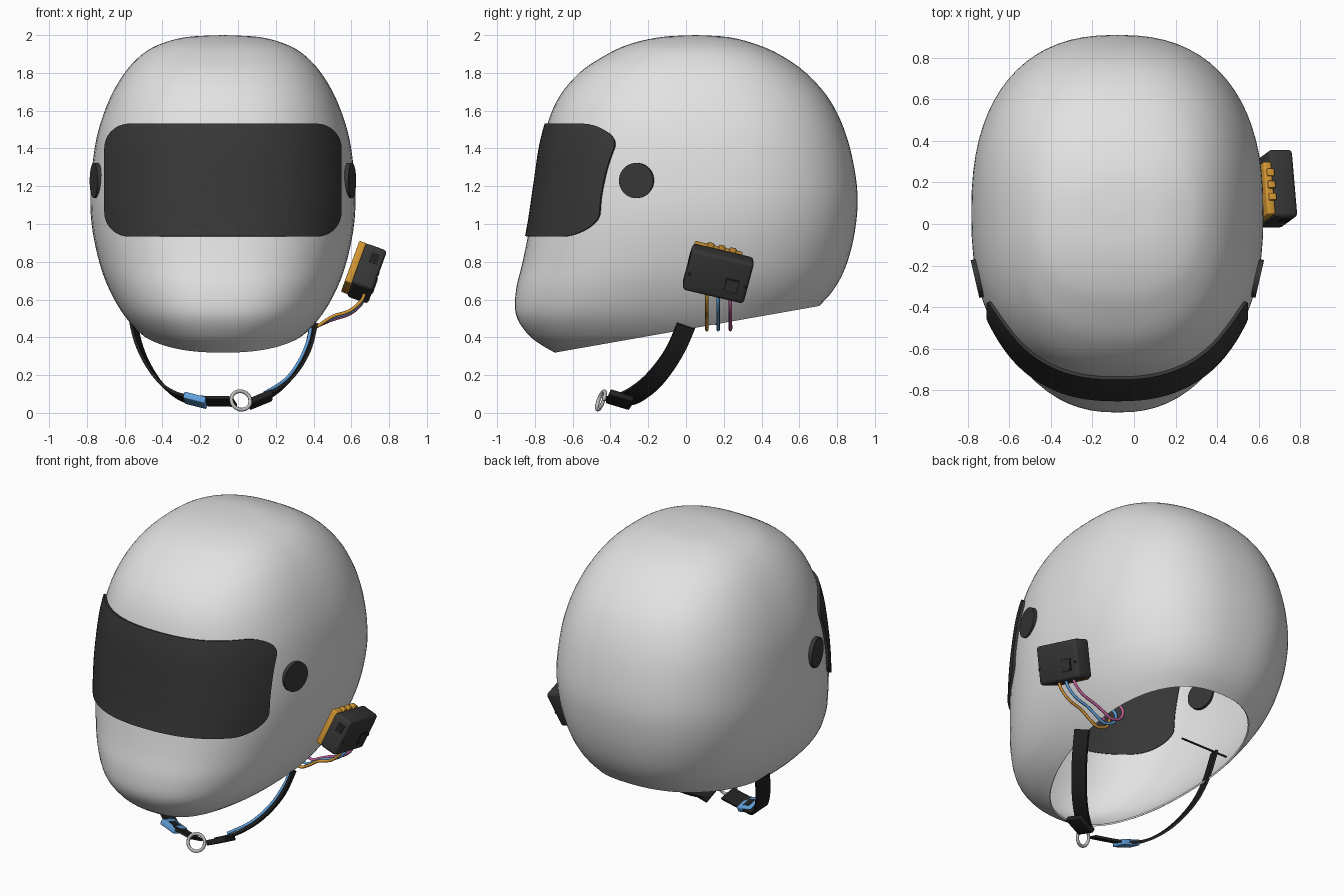
import bpy, bmesh, math
from mathutils import Vector, Matrix, Euler

old = bpy.data.objects.get("Cube")
if old:
    bpy.data.objects.remove(old, do_unlink=True)


def material(name, *rgb):
    m = bpy.data.materials.new(name)
    m.use_nodes = True
    m.diffuse_color = (*rgb, 1)
    m.node_tree.nodes["Principled BSDF"].inputs["Base Color"].default_value = (*rgb, 1)
    return m


SHELL = material("shell light grey", 0.76, 0.76, 0.76)
DARK = material("dark grey plastic", 0.038, 0.038, 0.038)
BLACK = material("black webbing", 0.015, 0.015, 0.015)
ORANGE = material("orange", 0.66, 0.31, 0.035)
BLUE = material("blue", 0.12, 0.36, 0.72)
PINK = material("pink", 0.56, 0.13, 0.34)
METAL = material("ring grey", 0.5, 0.5, 0.5)

CX = -0.08      # helmet centre line
POWER = 2.4     # roundness of the helmet's horizontal sections


def spline(pts, u):
    """Smooth curve through pts, u running from 0 to len(pts) - 1."""
    i = min(int(u), len(pts) - 2)
    t = u - i
    p = [pts[min(max(k, 0), len(pts) - 1)] for k in range(i - 1, i + 3)]
    return [0.5 * (2 * b + (c - a) * t + (2 * a - 5 * b + 4 * c - d) * t * t
                   + (3 * b - a - 3 * c + d) * t ** 3) for a, b, c, d in zip(*p)]


def finish(name, bm, mat, thickness=0, offset=0):
    """Turn a bmesh into a shaded object, optionally thickened."""
    bmesh.ops.recalc_face_normals(bm, faces=bm.faces)
    mesh = bpy.data.meshes.new(name)
    bm.to_mesh(mesh)
    bm.free()
    obj = bpy.data.objects.new(name, mesh)
    bpy.context.collection.objects.link(obj)
    mesh.materials.append(mat)
    bpy.ops.object.select_all(action="DESELECT")
    obj.select_set(True)
    bpy.context.view_layer.objects.active = obj
    if thickness:
        mod = obj.modifiers.new("thickness", "SOLIDIFY")
        mod.thickness = thickness
        mod.offset = offset
        bpy.ops.object.modifier_apply(modifier=mod.name)
    bpy.ops.object.shade_smooth_by_angle(angle=math.radians(35))


def grid(rows, closed=False):
    """Bmesh skin over equal-length rows of points."""
    bm = bmesh.new()
    vs = [[bm.verts.new(p) for p in row] for row in rows]
    n = len(rows[0])
    for a, b in zip(vs, vs[1:]):
        for j in range(n if closed else n - 1):
            k = (j + 1) % n
            bm.faces.new((a[j], a[k], b[k], b[j]))
    return bm


# Helmet sections: height, front y, back y, half width
SECTIONS = [
    (2.0, 0.05, 0.05, 0.0), (1.99, -0.13, 0.22, 0.19), (1.955, -0.29, 0.36, 0.325),
    (1.9, -0.415, 0.49, 0.425), (1.8, -0.565, 0.635, 0.52), (1.65, -0.685, 0.765, 0.605),
    (1.45, -0.755, 0.855, 0.67), (1.2, -0.795, 0.905, 0.7), (1.0, -0.825, 0.9, 0.695),
    (0.8, -0.865, 0.855, 0.655), (0.65, -0.9, 0.78, 0.6), (0.52, -0.9, 0.66, 0.525),
    (0.42, -0.84, 0.58, 0.435), (0.35, -0.75, 0.5, 0.34), (0.26, -0.58, 0.4, 0.22)]


def ring(u, count=72):
    z, front, back, w = spline(SECTIONS, u)
    c, a = (front + back) / 2, (back - front) / 2
    e = 2 / POWER
    pts = []
    for k in range(count):
        t = math.tau * k / count
        x, y = math.cos(t), math.sin(t)
        pts.append((CX + w * math.copysign(abs(x) ** e, x),
                    c + a * math.copysign(abs(y) ** e, y), z))
    return pts


def section_at(z):
    lo, hi = 0, len(SECTIONS) - 1
    for _ in range(30):
        mid = (lo + hi) / 2
        lo, hi = (mid, hi) if spline(SECTIONS, mid)[0] > z else (lo, mid)
    return spline(SECTIONS, lo)


# Hollow shell, trimmed along a sloping rim
steps = 5
bm = grid([ring(i / steps) for i in range((len(SECTIONS) - 1) * steps + 1)], closed=True)
bmesh.ops.remove_doubles(bm, verts=bm.verts, dist=0.0005)
bmesh.ops.bisect_plane(bm, geom=bm.verts[:] + bm.edges[:] + bm.faces[:],
                       plane_co=(0, -0.69, 0.32), plane_no=(0, -0.245, 1.39),
                       clear_inner=True)
finish("helmet_shell", bm, SHELL, 0.01, -1)

# Rounded visor wrapped on the front of the shell
half_w, half_h, radius = 0.615, 0.297, 0.13
rows = []
for i in range(29):
    dz = -half_h * math.cos(math.pi * i / 28)
    over = max(0, abs(dz) - (half_h - radius))
    reach = half_w - radius + math.sqrt(max(0, radius ** 2 - over ** 2))
    z, front, back, w = section_at(1.23 + dz)
    row = []
    for j in range(49):
        x = reach * math.sin(math.pi / 2 * (j / 24 - 1))
        depth = max(0, 1 - (abs(x) / w) ** POWER) ** (1 / POWER)
        row.append((CX + x, (front + back) / 2 - depth * (back - front) / 2, z))
    rows.append(row)
finish("visor", grid(rows), DARK, 0.03)

# Visor pivot discs
for side, label in ((1, "left"), (-1, "right")):
    bm = bmesh.new()
    turn = Euler((0, math.pi / 2, math.radians(-13 * side))).to_matrix().to_4x4()
    bmesh.ops.create_cone(bm, cap_ends=True, segments=40, radius1=0.093, radius2=0.093,
                          depth=0.04,
                          matrix=Matrix.Translation((CX + 0.665 * side, -0.26, 1.23)) @ turn)
    finish(label + "_pivot_disc", bm, DARK)


def box(name, size, place, mat, bevel=0.008):
    bm = bmesh.new()
    bmesh.ops.create_cube(bm, size=1)
    bmesh.ops.scale(bm, vec=size, verts=bm.verts)
    if bevel:
        bmesh.ops.bevel(bm, geom=bm.edges[:], offset=bevel, segments=3,
                        profile=0.5, affect="EDGES")
    bmesh.ops.transform(bm, matrix=place, verts=bm.verts)
    finish(name, bm, mat)


def at(x, y, z, rx=0, ry=0, rz=0):
    r = Euler([math.radians(d) for d in (rx, ry, rz)])
    return Matrix.Translation((x, y, z)) @ r.to_matrix().to_4x4()


# Electronics box, tilted on the left side
POD = at(0.682, 0.17, 0.738, -14, 20)
box("electronics_box", (0.12, 0.335, 0.235), POD, DARK, 0.02)
box("box_mount", (0.04, 0.26, 0.235), POD @ at(-0.076, -0.025, 0), ORANGE)
for y in (-0.07, -0.01, 0.05):
    box("mount_tab", (0.035, 0.035, 0.03), POD @ at(-0.066, y, 0.117), ORANGE, 0.005)
box("box_button", (0.008, 0.075, 0.075), POD @ at(0.06, 0.08, -0.03), BLACK, 0)
box("button_cap", (0.008, 0.06, 0.06), POD @ at(0.062, 0.08, -0.03), DARK, 0)
box("front_socket", (0.045, 0.008, 0.055), POD @ at(0.01, -0.167, 0.05), BLACK, 0)
for y in (-0.15, 0.15):
    box("box_screw", (0.008, 0.016, 0.016), POD @ at(0.058, y, -0.02), BLACK, 0)


def wire(name, pts, mat, r=0.009):
    curve = bpy.data.curves.new(name, "CURVE")
    curve.dimensions = "3D"
    curve.bevel_depth = r
    curve.bevel_resolution = 2
    curve.use_fill_caps = True
    n = (len(pts) - 1) * 6
    line = curve.splines.new("POLY")
    line.points.add(n)
    for i, p in enumerate(line.points):
        p.co = (*spline(pts, i / 6), 1)
    curve.materials.append(mat)
    bpy.context.collection.objects.link(bpy.data.objects.new(name, curve))


# Wires from the box, under the rim and curling up inside
for y, sag, mat, label in ((0.11, 0, ORANGE, "orange"), (0.17, 0.008, BLUE, "blue"),
                           (0.235, 0.016, PINK, "pink")):
    wire(label + "_wire", [(0.67, y, 0.63), (0.65, y, 0.59 - sag), (0.59, y, 0.54 - sag),
                           (0.5, y, 0.51 - sag), (0.43, y, 0.465), (0.37, y, 0.44),
                           (0.3, y, 0.47), (0.27, y - 0.02, 0.55), (0.33, y - 0.05, 0.6),
                           (0.39, y - 0.07, 0.54), (0.36, y - 0.08, 0.47)], mat)


# Chin straps
def strap(name, pts):
    rows, hub = [], Vector((CX, -0.15, 0.55))
    n = (len(pts) - 1) * 6
    for i in range(n + 1):
        u = i / 6
        p = Vector(spline(pts, u))
        along = Vector(spline(pts, min(u + 0.05, len(pts) - 1))) - Vector(spline(pts, max(u - 0.05, 0)))
        across = along.cross(p - hub).normalized() * 0.05
        rows.append((p - across, p + across))
    finish(name, grid(rows), BLACK, 0.016)


strap("left_chin_strap", [(0.4, 0.0, 0.46), (0.36, -0.07, 0.31), (0.28, -0.17, 0.18),
                          (0.18, -0.27, 0.1), (0.08, -0.35, 0.065)])
strap("right_chin_strap", [(-0.57, 0.06, 0.64), (-0.55, 0.0, 0.46), (-0.505, -0.07, 0.31),
                           (-0.42, -0.17, 0.17), (-0.32, -0.27, 0.09), (-0.2, -0.34, 0.065),
                           (-0.02, -0.4, 0.06)])
wire("strap_wire", [(0.385, -0.02, 0.45), (0.37, -0.06, 0.38), (0.325, -0.12, 0.275),
                    (0.25, -0.215, 0.175), (0.14, -0.31, 0.105)], BLUE)
wire("strap_anchor_pin", [(-0.32, 0.06, 0.64), (-0.67, 0.06, 0.64)], BLACK, 0.006)

# Buckles and pull ring
box("left_buckle", (0.13, 0.13, 0.032), at(0.12, -0.35, 0.07, -18, -22, 10), BLACK, 0.006)
blue_clip = at(-0.225, -0.34, 0.066, -18, 14, -10)
box("right_buckle", (0.12, 0.115, 0.035), blue_clip, BLUE, 0.006)
box("buckle_slot", (0.05, 0.06, 0.008), blue_clip @ at(0, 0, 0.016), BLACK, 0)

loop = [Vector((0.052 * math.cos(math.tau * k / 16), 0.052 * math.sin(math.tau * k / 16), 0))
        for k in range(17)]
wire("pull_ring", [tuple(at(0.015, -0.45, 0.066, 70, 0, 15) @ p) for p in loop], METAL, 0.01)
